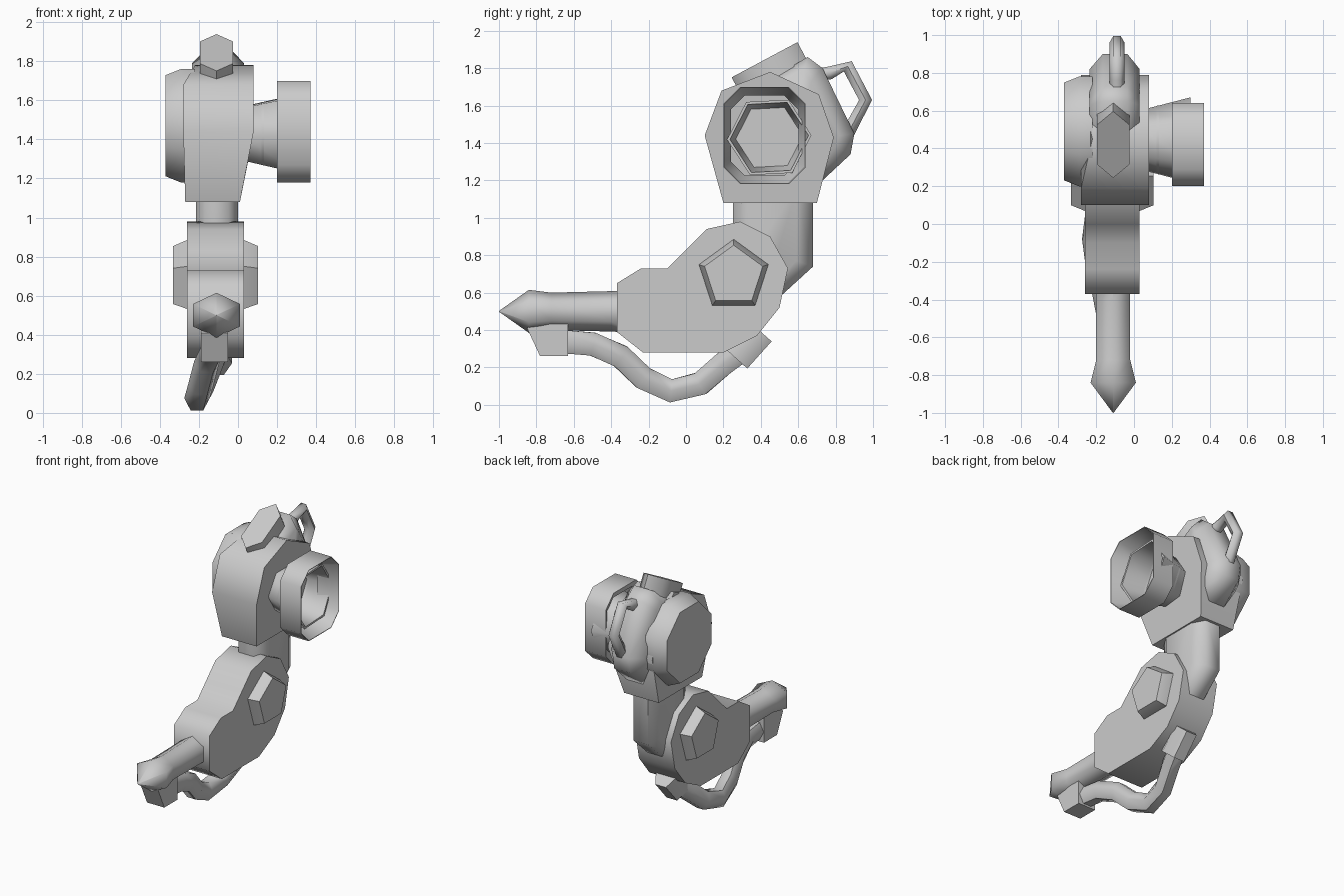
import bpy, bmesh, math
from mathutils import Vector

cube = bpy.data.objects.get("Cube")
if cube:
    bpy.data.objects.remove(cube, do_unlink=True)

grey = bpy.data.materials.new("light grey")
grey.use_nodes = True
COLOUR = (0.6, 0.6, 0.6, 1)
grey.diffuse_color = COLOUR
grey.node_tree.nodes["Principled BSDF"].inputs["Base Color"].default_value = COLOUR
MID = -0.11  # centre line of the arm


def loft(name, rings, angle=62, closed=False):
    """Skin a list of rings with equal point counts; cap the ends unless closed."""
    bm = bmesh.new()
    rows = [[bm.verts.new(p) for p in ring] for ring in rings]
    n = len(rows[0])
    pairs = list(zip(rows, rows[1:] + rows[:1])) if closed else list(zip(rows, rows[1:]))
    for a, b in pairs:
        for i in range(n):
            j = (i + 1) % n
            bm.faces.new((a[i], a[j], b[j], b[i]))
    if not closed:
        bm.faces.new(rows[0])
        bm.faces.new(rows[-1])
    bmesh.ops.remove_doubles(bm, verts=bm.verts, dist=0.0005)
    bmesh.ops.recalc_face_normals(bm, faces=bm.faces)
    me = bpy.data.meshes.new(name)
    bm.to_mesh(me)
    bm.free()
    me.materials.append(grey)
    me.shade_smooth()
    me.set_sharp_from_angle(angle=math.radians(angle))
    ob = bpy.data.objects.new(name, me)
    bpy.context.collection.objects.link(ob)
    return ob


def side_ring(x, profile, scale=1.0):
    """A (y, z) profile at one x, scaled about its middle."""
    cy = sum(p[0] for p in profile) / len(profile)
    cz = sum(p[1] for p in profile) / len(profile)
    return [(x, cy + (y - cy) * scale, cz + (z - cz) * scale) for y, z in profile]


def prism(name, x0, x1, profile, angle=62):
    return loft(name, [side_ring(x0, profile), side_ring(x1, profile)], angle)


def tube(name, path, rx, rn, sides=6):
    """Sweep an oval along a path lying mostly in the side plane."""
    pts = [Vector(p) for p in path]
    rings = []
    for i, p in enumerate(pts):
        t = (pts[min(i + 1, len(pts) - 1)] - pts[max(i - 1, 0)]).normalized()
        n = t.cross(Vector((1, 0, 0))).normalized()
        b = n.cross(t)
        rings.append([p + b * rx * math.cos(k * math.tau / sides)
                      + n * rn * math.sin(k * math.tau / sides) for k in range(sides)])
    return loft(name, rings)


def polygon(cy, cz, r, sides, turn):
    return [(cy + r * math.cos(math.radians(turn) + k * math.tau / sides),
             cz + r * math.sin(math.radians(turn) + k * math.tau / sides)) for k in range(sides)]


# Upper body, narrowing towards its base and its top
body_profile = [(0.10, 1.44), (0.20, 1.08), (0.70, 1.08), (0.79, 1.43),
                (0.71, 1.66), (0.45, 1.78), (0.19, 1.68)]
body = prism("upper_body", -0.28, 0.08, body_profile)
for v in body.data.vertices:
    if v.co.z < 1.2:
        v.co.x = 0.01 if v.co.x > 0 else -0.27
    elif v.co.z > 1.7 and v.co.x < 0:
        v.co.x = -0.22

# Round cover on the side away from the nozzle
cover = polygon(0.49, 1.47, 0.315, 8, 22.5)
loft("side_cover", [side_ring(-0.22, cover), side_ring(-0.29, cover),
                    side_ring(-0.37, cover, 0.89)])

# Nozzle: flared hexagonal throat with a recess, inside an open octagonal rim
throat = polygon(0.445, 1.43, 0.226, 6, 3)
loft("nozzle_throat", [side_ring(0.02, throat, 0.68), side_ring(0.30, throat, 1.0),
                       side_ring(0.30, throat, 0.93), side_ring(0.12, throat, 0.80)])
rim = [(0.20, 1.27), (0.29, 1.18), (0.55, 1.18), (0.64, 1.27),
       (0.64, 1.61), (0.55, 1.70), (0.29, 1.70), (0.20, 1.61)]
loft("nozzle_rim", [side_ring(0.20, rim), side_ring(0.37, rim), side_ring(0.37, rim, 0.985),
                    side_ring(0.22, rim, 0.82)], closed=True)

# Tilted elongated vent on top
vent_plan = [(-0.20, 0), (-0.12, 0.085), (0.12, 0.085), (0.20, 0), (0.12, -0.085), (-0.12, -0.085)]
along, up = Vector((0, 0.88, 0.47)), Vector((0, -0.47, 0.88))
vent_centre = Vector((MID, 0.42, 1.845))
loft("top_vent", [[vent_centre + along * a + Vector((b, 0, 0)) + up * h for a, b in vent_plan]
                  for h in (-0.16, 0)])

# Back ridge with chamfered sides
ridge = [(0.45, 1.74), (0.65, 1.86), (0.73, 1.80), (0.90, 1.45), (0.88, 1.34), (0.73, 1.20), (0.55, 1.30)]
inner = [(0.47, 1.70), (0.63, 1.79), (0.67, 1.73), (0.82, 1.44), (0.80, 1.38), (0.71, 1.26), (0.57, 1.33)]
loft("back_ridge", [side_ring(-0.235, inner), side_ring(-0.165, ridge),
                    side_ring(-0.035, ridge), side_ring(0.03, inner)])

# Carrying handle on the back
tube("back_handle", [(MID + 0.02, 0.68, 1.76), (MID + 0.02, 0.77, 1.775), (MID + 0.02, 0.865, 1.81),
                     (MID + 0.02, 0.96, 1.63), (MID + 0.02, 0.87, 1.46), (MID + 0.02, 0.80, 1.42)],
     0.04, 0.04)

# Neck joining upper body and forearm
neck = [(0.25, 1.15), (0.25, 0.75), (0.30, 0.50), (0.45, 0.53), (0.68, 0.74), (0.68, 1.15)]
neck_in = [(0.33, 1.15), (0.33, 0.78), (0.36, 0.58), (0.42, 0.59), (0.59, 0.77), (0.59, 1.15)]
loft("neck", [side_ring(-0.215, neck_in), side_ring(-0.17, neck),
              side_ring(-0.05, neck), side_ring(0.0, neck_in)])

# Forearm
forearm = [(-0.37, 0.65), (-0.37, 0.39), (-0.23, 0.28), (0.20, 0.28), (0.38, 0.37), (0.50, 0.52),
           (0.545, 0.73), (0.45, 0.90), (0.29, 0.98), (0.11, 0.94), (0.0, 0.83), (-0.10, 0.73), (-0.24, 0.73)]
prism("forearm", -0.26, 0.03, forearm)

# Five-sided elbow pads on both sides
pad = polygon(0.255, 0.69, 0.195, 5, 90)
for name, inner_x, outer_x in (("left_elbow_pad", 0.0, 0.103), ("right_elbow_pad", -0.23, -0.333)):
    middle_x = inner_x + 0.3 * (outer_x - inner_x)
    loft(name, [side_ring(inner_x, pad), side_ring(middle_x, pad), side_ring(outer_x, pad, 0.84)])

# Barrel with pointed tip
sections = [(-0.30, 0.09, 0.113), (-0.40, 0.09, 0.108), (-0.72, 0.09, 0.10),
            (-0.84, 0.12, 0.115), (-1.0, 0.0, 0.0)]
bm_rings = [[(MID + rx / 0.866 * math.cos(math.radians(30 + 60 * k)), y,
              0.5 + rz * math.sin(math.radians(30 + 60 * k))) for k in range(6)]
            for y, rx, rz in sections[:-1]]
bm_rings.append([(MID + 0.002 * math.cos(math.radians(30 + 60 * k)), -1.0,
                  0.5 + 0.002 * math.sin(math.radians(30 + 60 * k))) for k in range(6)])
loft("barrel", bm_rings)

# Hose and its two connectors
prism("front_hose_connector", -0.19, -0.05,
      [(-0.85, 0.41), (-0.78, 0.26), (-0.63, 0.26), (-0.63, 0.44), (-0.80, 0.46)])
tube("hose", [(-0.12, -0.68, 0.34), (-0.13, -0.50, 0.325), (-0.16, -0.35, 0.26), (-0.19, -0.23, 0.145),
              (-0.21, -0.08, 0.075), (-0.19, 0.08, 0.115), (-0.15, 0.20, 0.22), (-0.12, 0.31, 0.30)],
     0.065, 0.072)
tube("rear_hose_connector", [(-0.115, 0.26, 0.255), (-0.115, 0.39, 0.40)], 0.085, 0.105)
